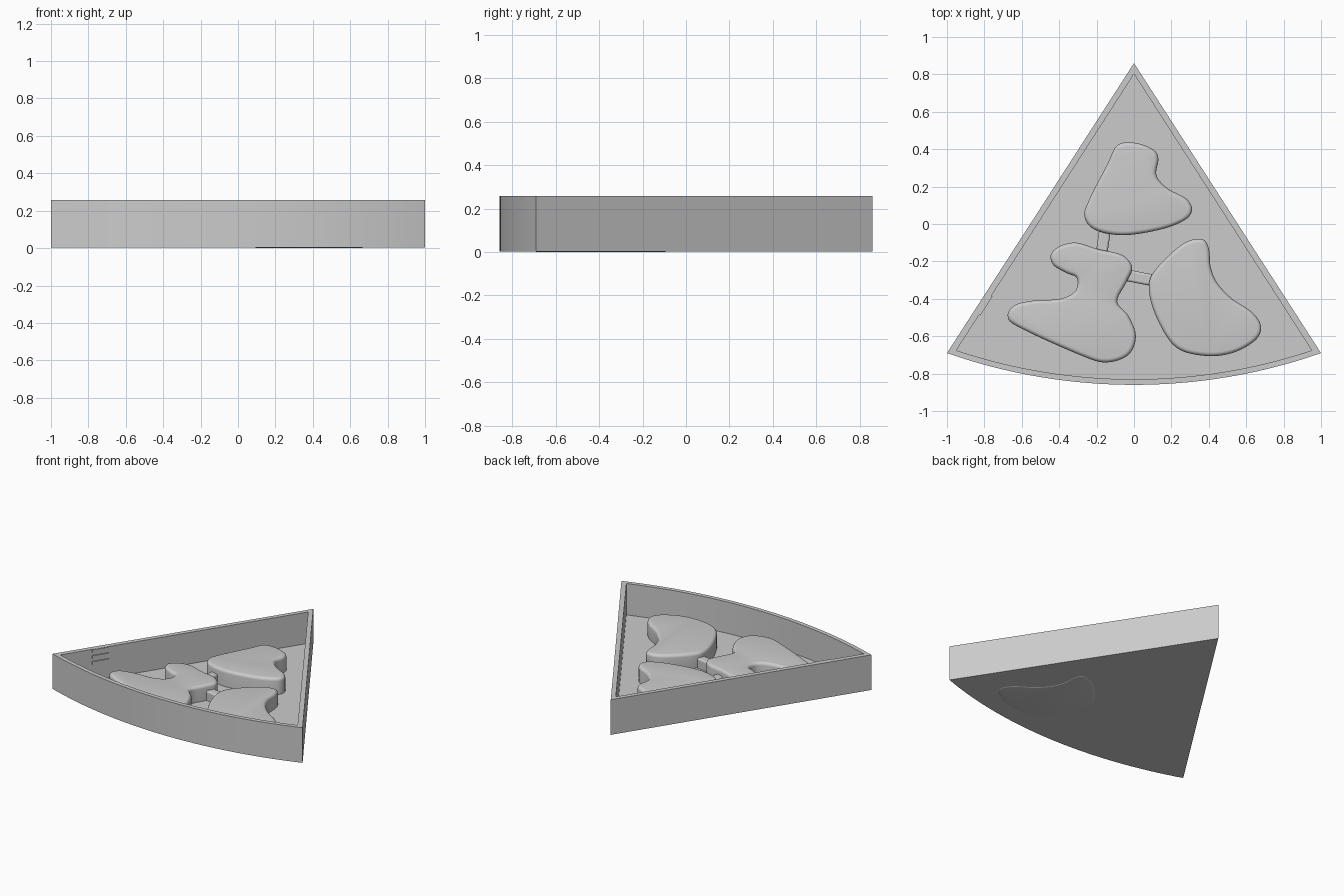
import bpy, bmesh, math
from mathutils import Vector

cube = bpy.data.objects.get("Cube")
if cube:
    bpy.data.objects.remove(cube, do_unlink=True)

grey = bpy.data.materials.new("plain_grey")
grey.use_nodes = True
grey.diffuse_color = (0.6, 0.6, 0.6, 1)
grey.node_tree.nodes["Principled BSDF"].inputs["Base Color"].default_value = (0.6, 0.6, 0.6, 1)


def finish(name, bm):
    """Turn a bmesh into a shaded, coloured object."""
    bmesh.ops.recalc_face_normals(bm, faces=bm.faces)
    mesh = bpy.data.meshes.new(name)
    bm.to_mesh(mesh)
    bm.free()
    mesh.materials.append(grey)
    obj = bpy.data.objects.new(name, mesh)
    bpy.context.collection.objects.link(obj)
    bpy.ops.object.select_all(action='DESELECT')
    obj.select_set(True)
    bpy.context.view_layer.objects.active = obj
    bpy.ops.object.shade_smooth_by_angle(angle=math.radians(35))
    return obj


def loft(name, rings):
    """Skin a stack of (outline, height) rings and cap both ends."""
    bm = bmesh.new()
    loops = [[bm.verts.new((p.x, p.y, z)) for p in outline] for outline, z in rings]
    n = len(loops[0])
    for low, high in zip(loops, loops[1:]):
        for i in range(n):
            j = (i + 1) % n
            bm.faces.new((low[i], low[j], high[j], high[i]))
    bm.faces.new(loops[0][::-1])
    bm.faces.new(loops[-1])
    return finish(name, bm)


def wedge(apex_y, half_width, radius, steps=32):
    """Sector outline: a point at the back and a bowed front."""
    centre_y = 2.17
    a = math.asin(half_width / radius)
    angles = [a * (2 * i / steps - 1) for i in range(steps + 1)]
    return [Vector((0, apex_y))] + [
        Vector((radius * math.sin(t), centre_y - radius * math.cos(t))) for t in angles]


def smooth_outline(points, steps=6):
    """Closed Catmull-Rom curve through points given in hundredths."""
    pts = [Vector(p) / 100 for p in points]
    n, out = len(pts), []
    for i in range(n):
        a, b, c, d = (pts[(i + k) % n] for k in (-1, 0, 1, 2))
        for s in range(steps):
            t = s / steps
            out.append(b + 0.5 * t * ((c - a) + t * ((2 * a - 5 * b + 4 * c - d)
                                                     + t * (3 * (b - c) + d - a))))
    return out


def inset(outline, amount):
    """Shift a clockwise outline inward along its normals."""
    n, out = len(outline), []
    for i, p in enumerate(outline):
        along = (outline[(i + 1) % n] - outline[i - 1]).normalized()
        out.append(p + amount * Vector((along.y, -along.x)))
    return out


def island(name, points, bottom, top, fillet=0.022, round_base=False):
    outline = smooth_outline(points)
    arc = [math.pi / 2 * i / 5 for i in range(6)]
    rounded = [(inset(outline, fillet * (1 - math.cos(t))),
                fillet * (1 - math.sin(t))) for t in arc]
    base = [(o, bottom + h) for o, h in reversed(rounded)] if round_base else [(outline, bottom)]
    loft(name, base + [(o, top - h) for o, h in rounded])


def bar(name, start, end, width, low, high, bevel):
    """Block laid along a line on the floor plan."""
    a, b = Vector(start), Vector(end)
    d = (b - a).normalized()
    side = Vector((-d.y, d.x)) * width / 2
    corners = [a - side, b - side, b + side, a + side]
    obj = loft(name, [(corners, low), (corners, high)])
    if bevel:
        mod = obj.modifiers.new("Bevel", 'BEVEL')
        mod.width = bevel
        mod.segments = 3


# Tray: outer wall, rim, inner wall and floor
BASE, FLOOR, RIM = 0.003, 0.03, 0.257
outer, inner = wedge(0.86, 1.0, 3.03), wedge(0.802, 0.95, 3.0)
loft("tray", [(outer, BASE), (outer, RIM), (inner, RIM), (inner, FLOOR)])

# Raised islands
island("back_island", [
    (-9, 42), (0, 43.5), (10, 40), (13, 35), (12, 26), (18, 19), (28, 13.5), (31, 7.5),
    (27, 2), (14, -3), (-6, -6), (-21, -3), (-26.5, 4), (-24, 13), (-14.5, 31.5)],
    0.01, 0.148)
island("right_hand_island", [
    (-44.5, -16.5), (-40, -12), (-31, -10), (-19, -13.5), (-6.5, -16.5), (-1, -23),
    (-4, -31), (-9, -41.5), (-3, -49), (1, -60), (-3, -70), (-15, -74), (-29, -70),
    (-61, -55.5), (-67.5, -49.5), (-64, -43.5), (-54, -41), (-39.5, -40), (-31.5, -36),
    (-30.5, -29), (-36.5, -26), (-43, -22)], 0.01, 0.142)
island("left_hand_island", [
    (36, -8), (40, -13), (41, -23), (44.5, -31.5), (52.5, -40), (63, -47), (68, -55),
    (64.5, -62.5), (52.5, -69), (38, -70.5), (22.5, -66), (12.5, -51), (8, -35.5),
    (11, -25), (25.5, -11)], 0, 0.14, round_base=True)

# Bridges joining the islands
bar("back_bridge", (-0.155, -0.03), (-0.175, -0.17), 0.062, 0.01, 0.1, 0.012)
bar("front_bridge", (-0.06, -0.27), (0.12, -0.305), 0.062, 0.01, 0.1, 0.012)

# Three short ribs on the inside of the right-hand wall
for i in range(3):
    z = 0.15 + 0.043 * i
    bar(f"wall_rib_{i + 1}", (-0.828, -0.485), (-0.764, -0.385), 0.016, z, z + 0.02, 0)
